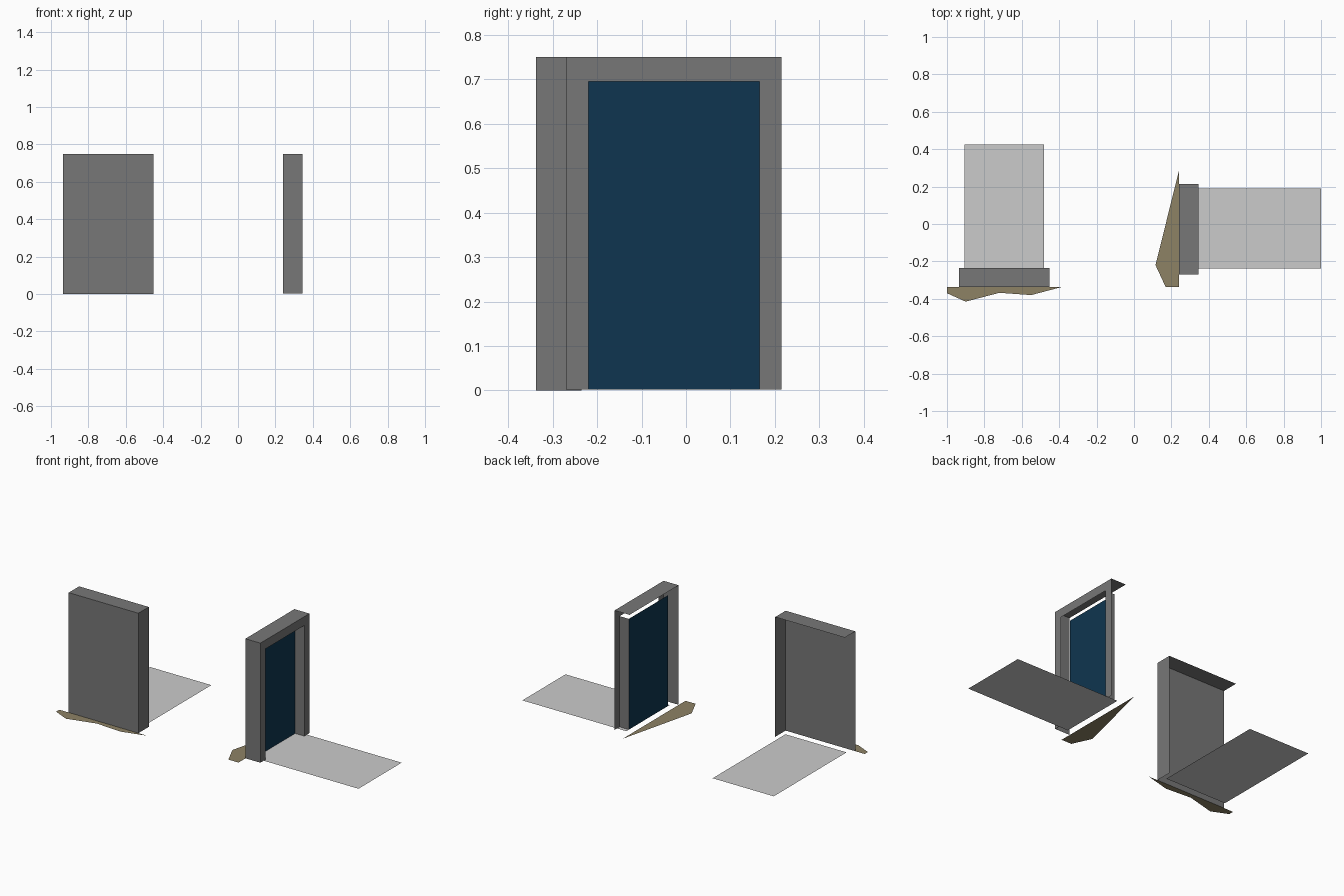
import bpy
from mathutils import Vector

if "Cube" in bpy.data.objects:
    bpy.data.objects.remove(bpy.data.objects["Cube"])


def mat(name, rgb):
    m = bpy.data.materials.new(name)
    m.diffuse_color = (*rgb, 1)
    m.use_nodes = True
    m.node_tree.nodes["Principled BSDF"].inputs["Base Color"].default_value = m.diffuse_color
    return m


GREY = mat("stone_grey", (0.185, 0.185, 0.185))
BLUE = mat("door_blue", (0.0045, 0.036, 0.08))
PALE = mat("path_pale_grey", (0.60, 0.60, 0.60))
TAN = mat("dry_earth_tan", (0.27, 0.225, 0.13))


def panels(name, material, faces):
    """One object from flat panels, each (outward normal, corner points)."""
    verts, polys = [], []
    for normal, pts in faces:
        pts = [Vector(p) for p in pts]
        n = sum((pts[i].cross(pts[(i + 1) % len(pts)]) for i in range(len(pts))), Vector())
        if n.dot(Vector(normal)) < 0:
            pts.reverse()
        polys.append(range(len(verts), len(verts) + len(pts)))
        verts += [tuple(p) for p in pts]
    me = bpy.data.meshes.new(name)
    me.from_pydata(verts, [], [list(p) for p in polys])
    me.materials.append(material)
    ob = bpy.data.objects.new(name, me)
    bpy.context.collection.objects.link(ob)
    return ob


def face_x(x, y0, y1, z0, z1, s=1):
    return (s, 0, 0), [(x, y0, z0), (x, y1, z0), (x, y1, z1), (x, y0, z1)]


def face_y(y, x0, x1, z0, z1, s=1):
    return (0, s, 0), [(x0, y, z0), (x1, y, z0), (x1, y, z1), (x0, y, z1)]


def face_z(z, x0, x1, y0, y1, s=1):
    return (0, 0, s), [(x0, y0, z), (x1, y0, z), (x1, y1, z), (x0, y1, z)]


def flat(z, pts):
    return (0, 0, 1), [(x, y, z) for x, y in pts]


H = 0.75

# Left doorway: open shell with front wall, one side and top
panels("left_wall_shell", GREY, [
    face_y(-0.338, -0.935, -0.453, 0, H, -1),
    face_x(-0.453, -0.338, -0.235, 0, H, 1),
    face_z(H, -0.935, -0.453, -0.338, -0.235),
])

# Right doorway: shell with side, top, front frame and one reveal
x0, x1, xd = 0.24, 0.344, 0.28
ya, yb = -0.27, 0.215       # outer sides
da, db, dz = -0.22, 0.165, 0.695  # opening
z0 = 0.002
panels("right_door_frame", GREY, [
    face_y(ya, x0, x1, z0, H, -1),
    face_z(H, x0, x1, ya, yb),
    face_x(x1, ya, da, z0, H),
    face_x(x1, db, yb, z0, H),
    face_x(x1, da, db, dz, H),
    face_y(db, xd, x1, z0, dz, -1),
])
panels("door", BLUE, [face_x(xd, da, db, z0, dz)])

# Paths leading away from the doorways
panels("left_path", PALE, [face_z(0.001, -0.905, -0.482, -0.295, 0.425)])
panels("right_path", PALE, [face_z(0.002, xd, 1.0, -0.237, 0.19)])

# Earth patches at the foot of the walls
panels("left_earth_patch", TAN, [
    flat(0, [(-1, -0.338), (-0.935, -0.338), (-0.9, -0.415), (-1, -0.37)]),
    flat(0, [(-0.935, -0.338), (-0.72, -0.338), (-0.72, -0.368), (-0.9, -0.415)]),
    flat(0, [(-0.72, -0.338), (-0.39, -0.338), (-0.55, -0.38), (-0.72, -0.368)]),
])
panels("right_earth_patch", TAN, [
    flat(0.001, [(0.24, 0.285), (0.115, -0.22), (0.17, -0.338), (0.24, -0.338)]),
])
